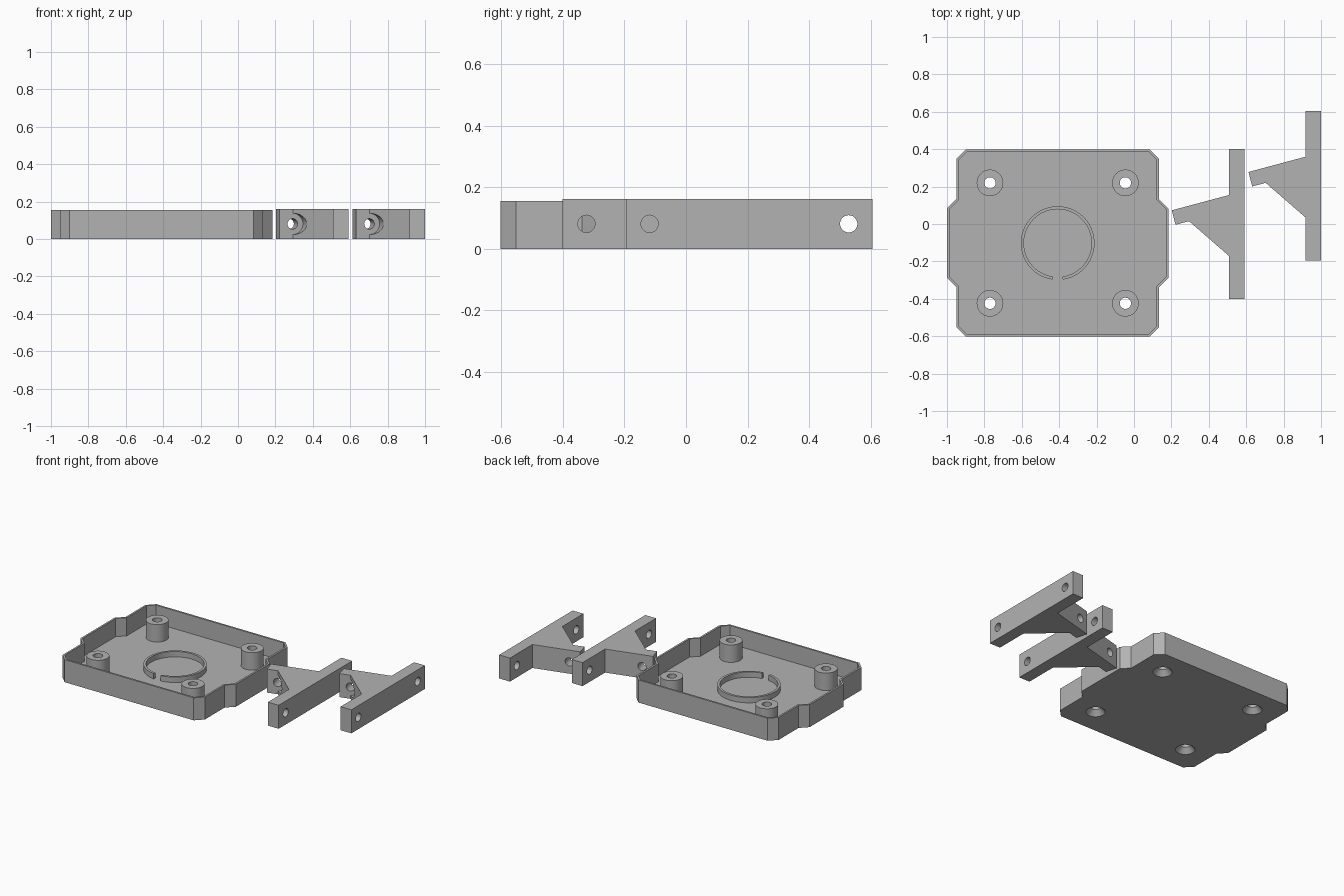
import bpy, bmesh, math
from mathutils import Vector

if "Cube" in bpy.data.objects:
    bpy.data.objects.remove(bpy.data.objects["Cube"])

grey = bpy.data.materials.new("plain grey")
grey.diffuse_color = (0.45, 0.45, 0.45, 1)
grey.use_nodes = True
grey.node_tree.nodes["Principled BSDF"].inputs["Base Color"].default_value = grey.diffuse_color

CX, CY = -0.408, -0.102       # tray centre
TRAY_H, FLOOR, WALL = 0.155, 0.03, 0.013
BRACKET_H = 0.162


def prism(name, pts, z0, z1):
    """Extrude a flat outline from z0 to z1."""
    bm = bmesh.new()
    face = bm.faces.new([bm.verts.new((x, y, z0)) for x, y in pts])
    top = bmesh.ops.extrude_face_region(bm, geom=[face])["geom"]
    bmesh.ops.translate(bm, vec=(0, 0, z1 - z0),
                        verts=[v for v in top if isinstance(v, bmesh.types.BMVert)])
    bmesh.ops.recalc_face_normals(bm, faces=bm.faces)
    return finish(name, bm)


def rod(name, start, end, r1, r2=None):
    """Cylinder or cone between two points."""
    start, end = Vector(start), Vector(end)
    axis = end - start
    bm = bmesh.new()
    bmesh.ops.create_cone(bm, cap_ends=True, segments=48, radius1=r1,
                          radius2=r1 if r2 is None else r2, depth=axis.length)
    rot = axis.to_track_quat('Z', 'Y').to_matrix()
    for v in bm.verts:
        v.co = rot @ v.co + (start + end) / 2
    return finish(name, bm)


def finish(name, bm):
    mesh = bpy.data.meshes.new(name)
    bm.to_mesh(mesh)
    bm.free()
    mesh.materials.append(grey)
    ob = bpy.data.objects.new(name, mesh)
    bpy.context.collection.objects.link(ob)
    return ob


def combine(ob, tool, operation='DIFFERENCE'):
    """Apply a boolean and discard the tool."""
    mod = ob.modifiers.new("cut", 'BOOLEAN')
    mod.operation, mod.object, mod.solver = operation, tool, 'EXACT'
    bpy.context.view_layer.objects.active = ob
    bpy.ops.object.modifier_apply(modifier=mod.name)
    bpy.data.objects.remove(tool)


def smooth(ob):
    bpy.ops.object.select_all(action='DESELECT')
    ob.select_set(True)
    bpy.context.view_layer.objects.active = ob
    bpy.ops.object.shade_smooth_by_angle(angle=math.radians(30))


def tray_outline(t):
    """Chamfered rectangle with a bulge on both sides, inset by t."""
    hx, hy, c, b, m = 0.542, 0.5, 0.05, 0.05, 0.235
    k = t * (math.sqrt(2) - 1)
    q = [(hx - c - k, hy - t), (hx - t, hy - c - k),
         (hx - t, m - k), (hx + b - t, m - b - k)]
    right = q + [(x, -y) for x, y in reversed(q)]
    full = right + [(-x, -y) for x, y in right]
    return [(CX + x, CY + y) for x, y in full]


# Tray shell
tray = prism("tray", tray_outline(0), 0, TRAY_H)
combine(tray, prism("cavity", tray_outline(WALL), FLOOR, TRAY_H + 0.1))

# Screw posts with through holes and countersinks underneath
for sx in (-1, 1):
    for sy in (-1, 1):
        x, y = CX + sx * 0.362, CY + sy * 0.322
        combine(tray, rod("post", (x, y, 0.01), (x, y, 0.15), 0.071), 'UNION')
        combine(tray, rod("hole", (x, y, -0.1), (x, y, 0.3), 0.03))
        combine(tray, rod("sink", (x, y, -0.002), (x, y, 0.035), 0.062, 0.029))
smooth(tray)

# Open locating ring on the tray floor
gap = math.radians(8)
angles = [-math.pi / 2 + gap + (2 * math.pi - 2 * gap) * i / 64 for i in range(65)]
arc = [(r, a) for r, seq in ((0.197, angles), (0.181, angles[::-1])) for a in seq]
ring = prism("locating_ring", [(CX + r * math.cos(a), CY + r * math.sin(a)) for r, a in arc],
             FLOOR - 0.005, 0.067)
smooth(ring)

# Two identical wall brackets
PROFILE = [(0.59, -0.4), (0.59, 0.4), (0.508, 0.4), (0.508, 0.155), (0.202, 0.073),
           (0.222, -0.004), (0.294, 0.015), (0.508, -0.171), (0.508, -0.4)]
mid = BRACKET_H / 2
axis = Vector((math.sin(math.radians(15)), -math.cos(math.radians(15)), 0))
for name, dx, dy in (("inner_bracket", 0, 0), ("outer_bracket", 0.41, 0.205)):
    bracket = prism(name, [(x + dx, y + dy) for x, y in PROFILE], 0, BRACKET_H)
    # Plate holes
    for y in (-0.323, 0.323):
        combine(bracket, rod("hole", (0.45 + dx, y + dy, mid), (0.65 + dx, y + dy, mid), 0.028))
    # Arm hole with a screw head pocket in the sloping side
    seat = Vector((0.292 + dx, 0.0145 + dy, mid))
    combine(bracket, rod("pocket", seat, seat + axis * 0.25, 0.057))
    combine(bracket, rod("hole", seat - axis * 0.2, seat + axis * 0.1, 0.028))
    smooth(bracket)
